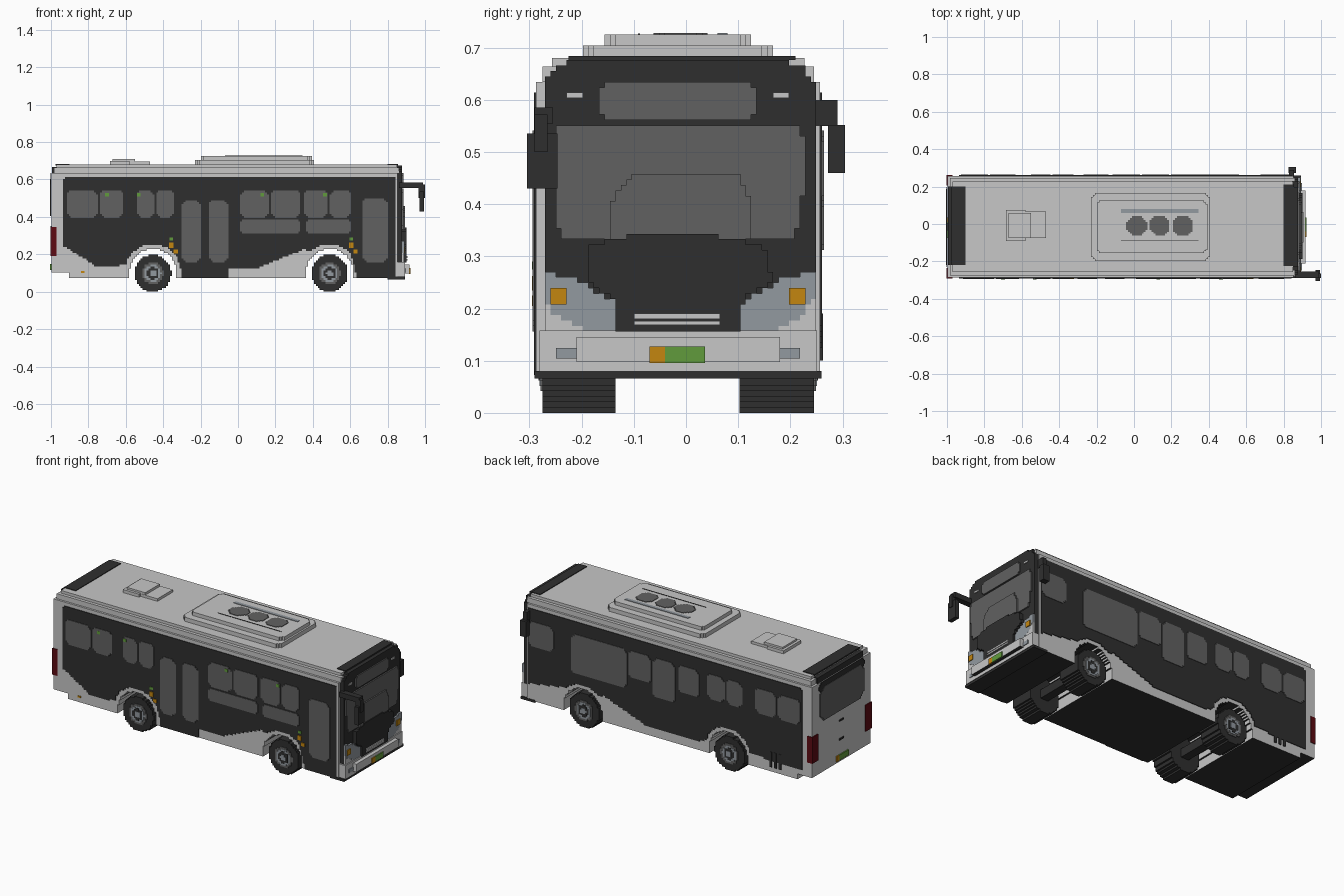
import bpy, bmesh, math

V = 0.0104  # step size of the blocky outlines


def colour(name, r, g, b):
    m = bpy.data.materials.new(name)
    m.diffuse_color = (r, g, b, 1)
    return m


WHITE = colour("body_white", 0.57, 0.57, 0.57)
DARK = colour("charcoal", 0.028, 0.028, 0.028)
GLASS = colour("window_grey", 0.12, 0.12, 0.12)
METAL = colour("lamp_grey", 0.29, 0.32, 0.35)
ORANGE = colour("orange", 0.55, 0.24, 0.005)
GREEN = colour("green", 0.12, 0.33, 0.045)
RED = colour("tail_red", 0.11, 0.003, 0.006)


def place(axis, u, v, w):
    return {'x': (w, u, v), 'y': (u, w, v), 'z': (u, v, w)}[axis]


def finish(name, bm, mats):
    bmesh.ops.recalc_face_normals(bm, faces=bm.faces)
    me = bpy.data.meshes.new(name)
    for m in mats:
        me.materials.append(m)
    bm.normal_update()
    if len(mats) > 1:  # downward faces use the second colour
        for f in bm.faces:
            f.material_index = 1 if f.normal.z < -0.5 else 0
    bm.to_mesh(me)
    bm.free()
    ob = bpy.data.objects.new(name, me)
    bpy.context.collection.objects.link(ob)
    return ob


def slab(name, mats, axis, lo, hi, *loops):
    """Blocky extrusion of even-odd outlines along an axis."""
    cells = set()
    vs = [p[1] for l in loops for p in l]
    for j in range(math.floor(min(vs) / V) - 1, math.ceil(max(vs) / V) + 1):
        y = (j + 0.5) * V + 1e-6
        xs = []
        for l in loops:
            for (a, b), (c, d) in zip(l, l[1:] + l[:1]):
                if (b > y) != (d > y):
                    xs.append(a + (y - b) * (c - a) / (d - b))
        xs.sort()
        for a, b in zip(xs[::2], xs[1::2]):
            cells.update((i, j) for i in range(round(a / V), round(b / V)))
    bm = bmesh.new()
    cache = {}

    def vert(i, j, k):
        if (i, j, k) not in cache:
            cache[i, j, k] = bm.verts.new(place(axis, i * V, j * V, hi if k else lo))
        return cache[i, j, k]

    for i, j in cells:
        ring = [(i, j), (i + 1, j), (i + 1, j + 1), (i, j + 1)]
        for k in (0, 1):
            bm.faces.new([vert(*p, k) for p in ring])
        for n, (di, dj) in enumerate(((0, -1), (1, 0), (0, 1), (-1, 0))):
            if (i + di, j + dj) not in cells:
                p, q = ring[n], ring[(n + 1) % 4]
                bm.faces.new([vert(*p, 0), vert(*q, 0), vert(*q, 1), vert(*p, 1)])
    bmesh.ops.recalc_face_normals(bm, faces=bm.faces)
    bmesh.ops.dissolve_limit(bm, angle_limit=0.02, verts=bm.verts, edges=bm.edges)
    return finish(name, bm, mats)


def box(name, mat, x0, x1, y0, y1, z0, z1):
    bm = bmesh.new()
    bmesh.ops.create_cube(bm, size=1)
    for v in bm.verts:
        v.co = (x1 if v.co.x > 0 else x0, y1 if v.co.y > 0 else y0, z1 if v.co.z > 0 else z0)
    return finish(name, bm, mat if isinstance(mat, list) else [mat])


def rrect(a, b, c, d, r=0.021):
    return [(a + r, c), (b - r, c), (b, c + r), (b, d - r), (b - r, d), (a + r, d), (a, d - r), (a, c + r)]


def circle(cx, cy, r, n=32):
    return [(cx + r * math.cos(2 * math.pi * (i + .5) / n), cy + r * math.sin(2 * math.pi * (i + .5) / n)) for i in range(n)]


def flip(loop):  # mirror across the centre line y = -0.015
    return [(-0.03 - a, b) for a, b in loop]


AXLES = (-0.455, 0.49)
YR, YL = -0.287, 0.257


def arch(cx, r):  # half-round wheel opening, left to right
    return [(cx - r, 0.07)] + [(cx - r * math.cos(t * math.pi / 12), 0.105 + r * math.sin(t * math.pi / 12)) for t in range(13)] + [(cx + r, 0.07)]


# main hull with wheel openings, dark underneath
hull = [(-1, 0.10), (-0.9, 0.10), (-0.9, 0.07)] + arch(AXLES[0], 0.125) + arch(AXLES[1], 0.125)
hull += [(0.85, 0.07), (0.85, 0.635), (-1, 0.635)]
slab("hull", [WHITE, DARK], 'y', YR, YL, hull)
box("roof_shoulder", WHITE, -0.985, 0.862, -0.275, 0.245, 0.634, 0.664)
box("roof", WHITE, -0.97, 0.85, -0.257, 0.227, 0.664, 0.68)
box("roof_front_cap", DARK, 0.80, 0.856, -0.225, 0.21, 0.676, 0.684)
box("roof_rear_cap", DARK, -0.975, -0.90, -0.22, 0.20, 0.676, 0.684)
box("roof_rear_edge", DARK, -0.995, -0.97, -0.22, 0.20, 0.63, 0.668)

# dark side panels
rear_arch, front_arch = [[p for p in arch(c, 0.15) if p[1] > 0.12] for c in AXLES]
right_panel = [(-0.92, 0.61), (-0.94, 0.59), (-0.94, 0.25), (-0.75, 0.13)] + rear_arch
right_panel += [(-0.30, 0.075), (-0.05, 0.075), (-0.05, 0.13), (0.11, 0.13), (0.36, 0.23)]
right_panel += [p for p in front_arch if p[1] > 0.21] + [(0.64, 0.075), (0.845, 0.075), (0.845, 0.61)]
slab("right_side_panel", [DARK], 'y', YR - 0.004, YR, right_panel)
left_panel = [(-0.92, 0.61), (-0.94, 0.59), (-0.94, 0.13)] + rear_arch
left_panel += [(-0.25, 0.12), (0.09, 0.13), (0.36, 0.23)]
left_panel += [p for p in front_arch if p[1] > 0.21] + [(0.845, 0.17), (0.845, 0.61)]
slab("left_side_panel", [DARK], 'y', YL, YL + 0.004, left_panel)

# side windows and door glass
right_windows = [(-0.92, -0.75, .40, .54), (-0.74, -0.61, .40, .54), (-0.545, -0.45, .40, .54),
                 (-0.44, -0.34, .40, .54), (0.01, 0.165, .40, .54), (0.175, 0.335, .40, .54),
                 (0.35, 0.48, .40, .54), (0.49, 0.605, .40, .54), (0.01, 0.335, .31, .39), (0.36, 0.605, .31, .39)]
right_doors = [(-0.30, -0.20, .16, .49), (-0.16, -0.055, .16, .49), (0.665, 0.80, .16, .50)]
left_windows = [(-0.93, -0.78, .40, .54), (-0.77, -0.63, .40, .54), (-0.55, -0.445, .40, .54),
                (-0.435, -0.32, .40, .54), (-0.27, -0.13, .38, .54), (-0.115, 0.03, .31, .54),
                (0.045, 0.19, .38, .54), (0.20, 0.56, .31, .54), (0.68, 0.84, .40, .54)]
slab("right_windows", [GLASS], 'y', YR - 0.007, YR - 0.003, *[rrect(*w) for w in right_windows])
slab("door_glass", [GLASS], 'y', YR - 0.007, YR - 0.003, *[rrect(*w) for w in right_doors])
slab("left_windows", [GLASS], 'y', YL + 0.003, YL + 0.007, *[rrect(*w) for w in left_windows])
for x in (-0.70, -0.53, 0.13, 0.465):
    box("window_tag", GREEN, x - 0.01, x + 0.01, YR - 0.009, YR - 0.006, 0.51, 0.527)
for x in (-0.357, 0.605):
    box("side_marker", ORANGE, x - 0.012, x + 0.012, YR - 0.008, YR, 0.235, 0.262)
    box("side_marker_low", ORANGE, x + 0.012, x + 0.035, YR - 0.008, YR, 0.205, 0.225)
    box("side_button", GREEN, x - 0.01, x + 0.01, YR - 0.008, YR, 0.275, 0.29)
box("rear_side_reflector", ORANGE, -0.84, -0.82, YR - 0.004, YR, 0.10, 0.11)
for i in range(3):
    box("engine_vent", DARK, -0.80 + i * 0.03, -0.785 + i * 0.03, YL, YL + 0.006, 0.10, 0.19)

# front face
front = [(-0.275, 0.08), (0.245, 0.08), (0.245, 0.635), (0.225, 0.66), (0.20, 0.672), (-0.23, 0.672), (-0.255, 0.66), (-0.275, 0.635)]
slab("front_mask", [DARK], 'x', 0.845, 0.878, front)
glass = [(-0.23, 0.33), (0.20, 0.33), (0.22, 0.36), (0.23, 0.52), (0.21, 0.555), (-0.24, 0.555), (-0.26, 0.52), (-0.25, 0.36)]
slab("windscreen", [GLASS], 'x', 0.877, 0.886, glass)
slab("windscreen_bulge", [GLASS], 'x', 0.885, 0.894, [(-0.15, 0.33), (0.13, 0.33), (0.125, 0.41), (0.10, 0.455), (-0.105, 0.455), (-0.14, 0.41)])
slab("destination_window", [GLASS], 'x', 0.877, 0.885, rrect(-0.166, 0.135, 0.562, 0.63, 0.012))
slab("front_fascia", [DARK], 'x', 0.877, 0.90, [(-0.135, 0.155), (0.104, 0.155), (0.11, 0.22), (0.165, 0.25), (0.15, 0.32), (0.03, 0.345), (-0.09, 0.345), (-0.19, 0.32), (-0.19, 0.25), (-0.14, 0.22)])
box("bumper", [WHITE, DARK], 0.845, 0.894, -0.281, 0.251, 0.08, 0.158)
box("bumper_centre", [WHITE, DARK], 0.89, 0.916, -0.21, 0.18, 0.098, 0.145)
box("front_skirt", DARK, 0.80, 0.892, -0.29, 0.26, 0.066, 0.08)
box("grille_bar", WHITE, 0.899, 0.906, -0.10, 0.065, 0.168, 0.176)
box("grille_bar", WHITE, 0.899, 0.906, -0.10, 0.065, 0.180, 0.190)
lamp = [(-0.275, 0.27), (-0.22, 0.26), (-0.14, 0.215), (-0.135, 0.16), (-0.19, 0.155), (-0.25, 0.185), (-0.275, 0.22)]
corner = [(-0.275, 0.155), (-0.19, 0.155), (-0.25, 0.185), (-0.275, 0.22)]
for side, mir in (("right", lambda l: l), ("left", flip)):
    slab(side + "_headlamp", [METAL], 'x', 0.877, 0.889, mir(lamp))
    slab(side + "_bumper_corner", [WHITE], 'x', 0.877, 0.888, mir(corner))
    slab(side + "_turn_lamp", [ORANGE], 'x', 0.887, 0.894, mir(rrect(-0.26, -0.228, 0.208, 0.238, 0.005)))
    slab(side + "_fog_lamp", [METAL], 'x', 0.892, 0.898, mir(rrect(-0.246, -0.21, 0.10, 0.13, 0.008)))
    slab(side + "_top_lamp", [WHITE], 'x', 0.877, 0.883, mir(rrect(-0.227, -0.199, 0.602, 0.615, 0.001)))
box("front_plate_orange", ORANGE, 0.915, 0.921, -0.07, -0.04, 0.096, 0.127)
box("front_plate_green", GREEN, 0.915, 0.921, -0.04, 0.036, 0.096, 0.127)

# mirrors
box("right_mirror_arm", DARK, 0.86, 0.99, -0.29, -0.255, 0.555, 0.585)
box("right_mirror_drop", DARK, 0.965, 1.0, -0.29, -0.265, 0.50, 0.572)
box("right_mirror", DARK, 0.97, 0.995, -0.305, -0.246, 0.43, 0.535)
box("left_mirror_arm", DARK, 0.83, 0.855, 0.245, 0.29, 0.55, 0.60)
box("left_mirror", DARK, 0.825, 0.865, 0.272, 0.305, 0.46, 0.552)

# rear face
slab("rear_surround", [DARK], 'x', -1.003, -0.999, rrect(-0.225, 0.195, 0.57, 0.635))
slab("rear_window", [GLASS], 'x', -1.005, -0.999, rrect(-0.215, 0.185, 0.41, 0.60, 0.03))
for y0, y1 in ((-0.291, -0.235), (0.205, 0.261)):
    box("tail_lamp", RED, -1.003, -0.97, y0, y1, 0.19, 0.345)
box("rear_plate_orange", ORANGE, -1.005, -0.998, 0.01, 0.035, 0.115, 0.147)
box("rear_plate_green", GREEN, -1.005, -0.998, -0.075, 0.01, 0.115, 0.147)
for z in (0.23, 0.34):
    box("rear_latch", DARK, -1.003, -0.998, -0.035, 0.005, z, z + 0.01)

# roof cooling unit with fans, and hatch
slab("cooling_base", [WHITE], 'z', 0.679, 0.704, rrect(-0.228, 0.41, -0.195, 0.166, 0.025))
slab("cooling_top", [WHITE], 'z', 0.703, 0.725, rrect(-0.20, 0.39, -0.155, 0.12, 0.015))
for x in (0.015, 0.138, 0.262):
    slab("fan", [GLASS], 'z', 0.724, 0.728, circle(x, -0.01, 0.058, 8))
box("cooling_grille", METAL, -0.07, 0.345, 0.06, 0.08, 0.724, 0.728)
box("cooling_seam", DARK, -0.07, 0.345, -0.092, -0.088, 0.724, 0.727)
box("hatch_rear", WHITE, -0.685, -0.58, -0.09, 0.075, 0.679, 0.698)
box("hatch_front", WHITE, -0.58, -0.47, -0.076, 0.066, 0.679, 0.695)
box("hatch_lid", WHITE, -0.67, -0.55, -0.075, 0.06, 0.694, 0.709)

# wheels and axles
for cx in AXLES:
    box("axle", DARK, cx - 0.025, cx + 0.025, -0.14, 0.11, 0.075, 0.125)
    for y0, y1, out in ((-0.275, -0.135, -1), (0.103, 0.245, 1)):
        slab("tyre", [DARK], 'y', y0, y1, circle(cx, 0.0985, 0.098))
        face = y0 if out < 0 else y1
        for nm, mat, r, t in (("rim", GLASS, 0.058, 0.004), ("rim_ring", METAL, 0.045, 0.006), ("hub_gap", DARK, 0.033, 0.008), ("hub", METAL, 0.018, 0.010)):
            slab(nm, [mat], 'y', min(face, face + out * t), max(face, face + out * t), circle(cx, 0.0985, r))
